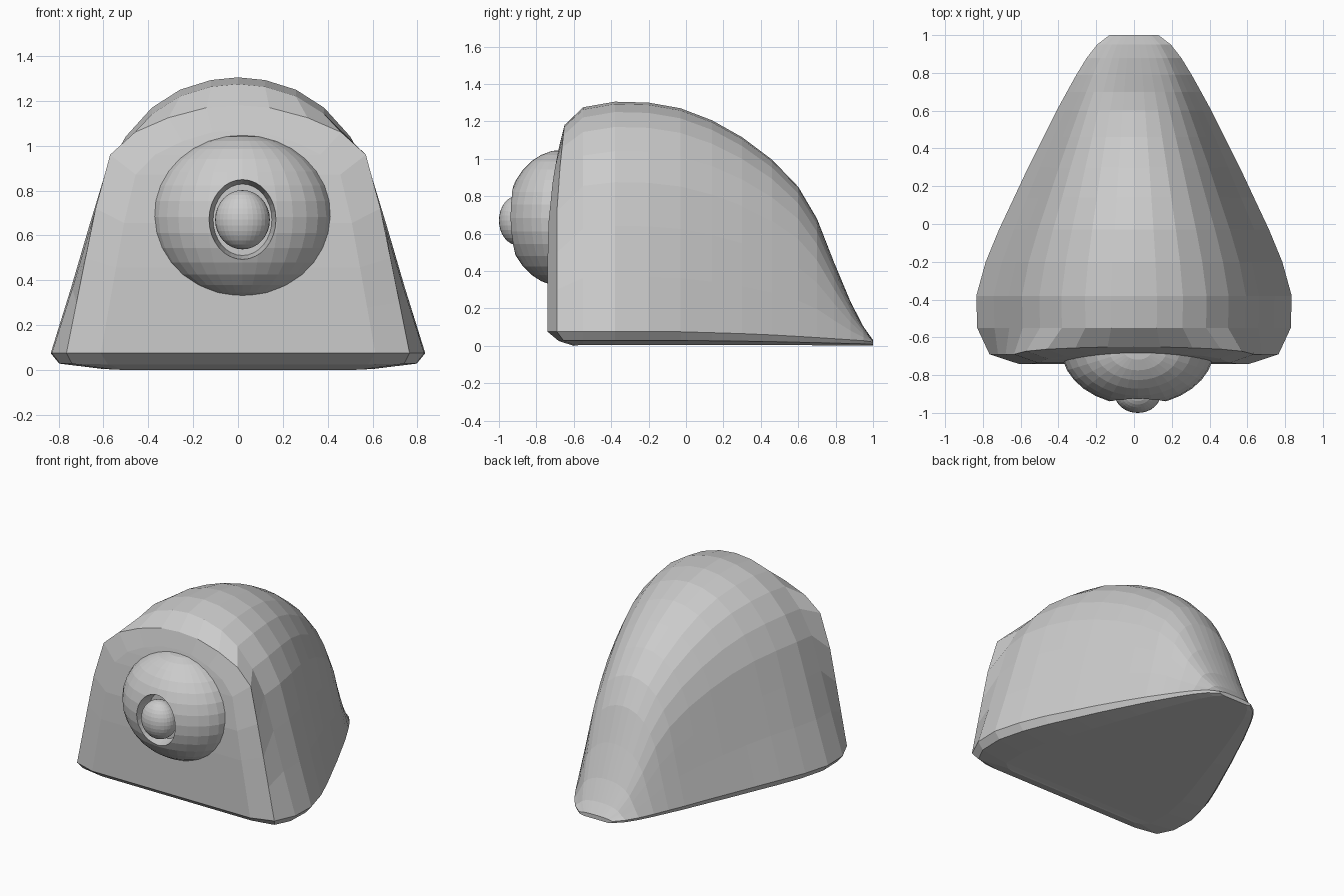
import bpy, bmesh, math

if "Cube" in bpy.data.objects:
    bpy.data.objects.remove(bpy.data.objects["Cube"])

grey = bpy.data.materials.new("light grey")
grey.diffuse_color = (0.6, 0.6, 0.6, 1)
grey.use_nodes = True
grey.node_tree.nodes["Principled BSDF"].inputs["Base Color"].default_value = grey.diffuse_color

# ---- body: lofted half sections, mirrored, closed by strips at both ends ----
SHAPE = [(1, 0), (0.89, 0.24), (0.795, 0.46), (0.71, 0.65), (0.6, 0.785),
         (0.46, 0.89), (0.31, 0.955), (0.145, 0.99), (0, 1)]
FRONT = [(0.765, 0.075), (0.72, 0.3), (0.68, 0.5), (0.635, 0.72), (0.57, 0.96),
         (0.46, 1.06), (0.31, 1.125), (0.14, 1.17), (0, 1.18)]
# y, half width, height, height of the lower rim
STATIONS = [(-0.55, 0.83, 1.275, 0.075), (-0.38, 0.835, 1.305, 0.075),
            (-0.2, 0.785, 1.30, 0.075), (-0.03, 0.715, 1.27, 0.075),
            (0.14, 0.635, 1.205, 0.07), (0.3, 0.56, 1.115, 0.065),
            (0.46, 0.48, 0.995, 0.058), (0.6, 0.41, 0.85, 0.05),
            (0.7, 0.355, 0.68, 0.044), (0.79, 0.305, 0.45, 0.038),
            (0.88, 0.25, 0.235, 0.032), (0.95, 0.195, 0.1, 0.027),
            (1.0, 0.13, 0.03, 0.02)]


def front_rings():
    inner = [(0.5, -0.6, 0), (0.58, -0.68, 0.025)]
    for x, z in FRONT:
        z = 0.075 + (z - 0.075) * 0.9
        inner.append((x * 0.8, -0.74 + 0.07 * (max(0, z - 0.5) / 0.6) ** 2, z))
    edge = [(0.55, -0.59, 0.002), (0.74, -0.655, 0.028)]
    for x, z in FRONT:
        edge.append((x, -0.69 + 0.04 * max(0, z - 0.8) / 0.38, z))
    return [inner, edge]


def station(y, w, h, rim):
    half = [(w * 0.72, y, rim * 0.06), (w * 0.955, y, rim * 0.38)]
    return half + [(w * f, y, rim + (h - rim) * g) for f, g in SHAPE]


bm = bmesh.new()
rings = []
for half in front_rings() + [station(*s) for s in STATIONS]:
    full = half + [(-x, y, z) for x, y, z in reversed(half[:-1])]
    rings.append([bm.verts.new(p) for p in full])
n = len(rings[0])
for a, b in zip(rings, rings[1:]):
    for i in range(n):
        j = (i + 1) % n
        bm.faces.new((a[i], a[j], b[j], b[i]))
for r in (rings[0], rings[-1]):
    m = n // 2
    for i in range(m - 1):
        bm.faces.new((r[i], r[i + 1], r[n - 2 - i], r[n - 1 - i]))
    bm.faces.new((r[m - 1], r[m], r[m + 1]))
bmesh.ops.recalc_face_normals(bm, faces=bm.faces)
mesh = bpy.data.meshes.new("shell_body")
bm.to_mesh(mesh)
bm.free()
body = bpy.data.objects.new("shell_body", mesh)
bpy.context.collection.objects.link(body)
body.data.materials.append(grey)


def ellipsoid(name, loc, radii, seg, rings):
    bpy.ops.mesh.primitive_uv_sphere_add(segments=seg, ring_count=rings, radius=1, location=loc)
    ob = bpy.context.object
    ob.name = name
    ob.scale = radii
    bpy.ops.object.transform_apply(location=False, rotation=False, scale=True)
    ob.data.materials.append(grey)
    return ob


# ---- eyeball with a recessed socket, and the pupil inside it ----
eye = ellipsoid("eyeball", (0.02, -0.66, 0.683), (0.405, 0.3, 0.365), 32, 16)
pupil = ellipsoid("pupil", (0.02, -0.9, 0.67), (0.122, 0.1, 0.132), 32, 16)

bpy.ops.mesh.primitive_cone_add(vertices=32, radius1=0.135, radius2=0.17, depth=0.2,
                                location=(0.02, -0.93, 0.67),
                                rotation=(math.pi / 2, 0, 0))
cutter = bpy.context.object
cutter.name = "socket_cutter"
cutter.scale = (0.97, 1.18, 1)
cutter.data.materials.append(grey)
cutter.hide_render = True
cutter.hide_set(True)
bpy.context.view_layer.update()

mod = eye.modifiers.new("socket", "BOOLEAN")
mod.operation = "DIFFERENCE"
mod.solver = "EXACT"
mod.object = cutter
